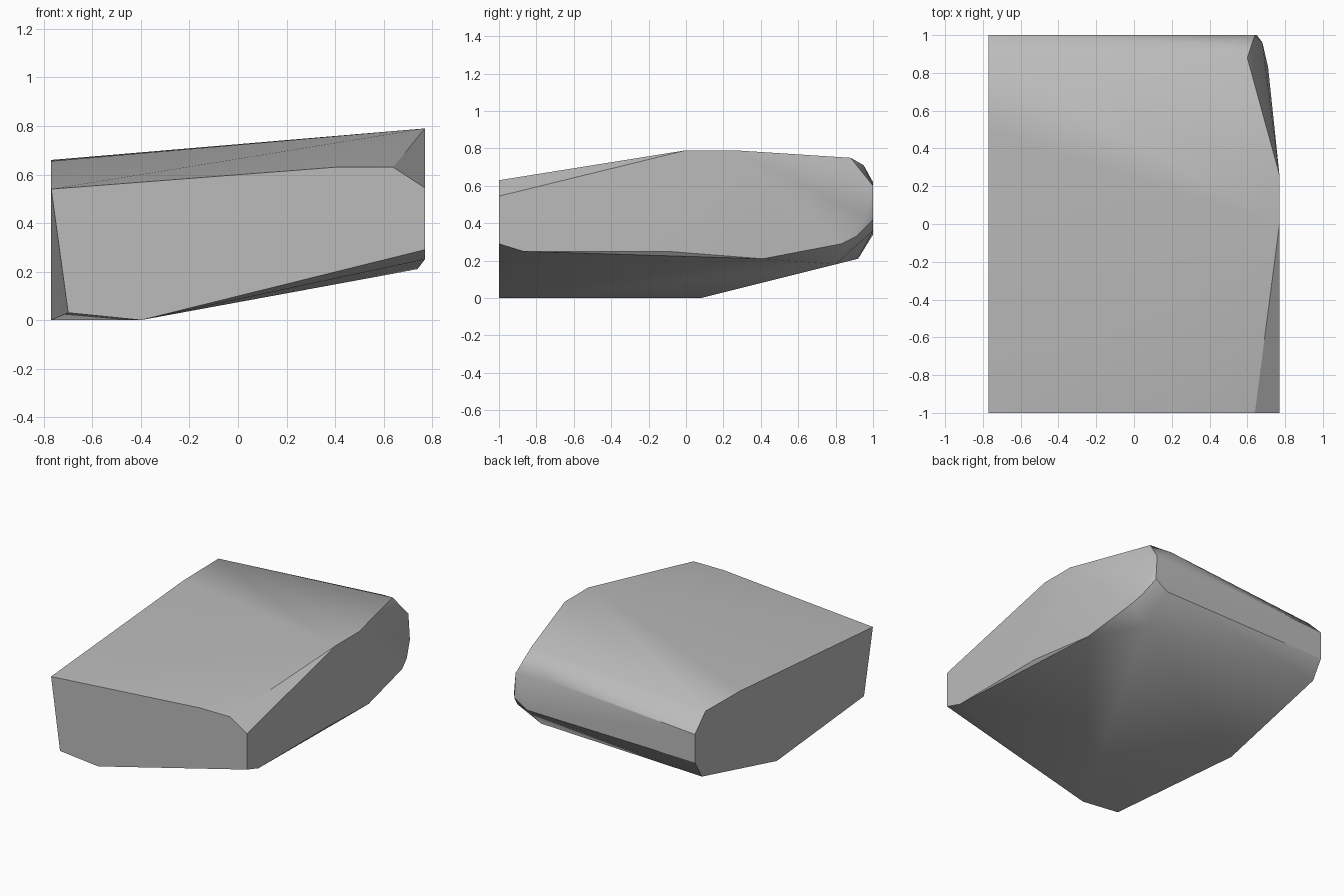
import bpy
import bmesh
import math

default_cube = bpy.data.objects.get("Cube")
if default_cube:
    bpy.data.objects.remove(default_cube, do_unlink=True)


def make_material(name, level):
    material = bpy.data.materials.new(name)
    material.use_nodes = True
    colour = (level, level, level, 1)
    material.diffuse_color = colour
    shader = next(node for node in material.node_tree.nodes
                  if node.type == 'BSDF_PRINCIPLED')
    shader.inputs["Base Color"].default_value = colour
    return material


def section(axis, position, outline):
    """Place a flat outline at one position along the x or y axis."""
    if axis == 'x':
        return [(position, across, height) for across, height in outline]
    return [(across, position, height) for across, height in outline]


half_width, half_length = .77, 1

# Flat front face, with a clipped upper corner and a sloping underside
front_profile = section('y', -half_length, [
    (-.77, .54), (.4, .63), (.64, .63), (.77, .545),
    (.77, .29), (-.4, 0), (-.7, .03)])

# Flat face on the straight long side
straight_side = section('x', -half_width, [
    (.08, 0), (.92, .21), (1, .34), (1, .54), (.88, .66), (.49, .655)])

# Flat part of the opposite side, before it tapers to the back
tapered_side = section('x', half_width, [
    (-.87, .25), (-.1, .25), (.26, .79), (0, .79)])

# Back face edge at the tapered end
back_profile = section('y', half_length, [
    (.64, .6), (.65, .42), (.4, .62), (.55, .36)])

# Rounded corner where the tapered side meets the back
corner_points = [
    (.6, .88, .75), (.48, .95, .71), (.68, .96, .44),
    (.69, .91, .33), (.71, .83, .29),
    (.74, .41, .21), (.58, .8, .18)]

# Wrap all outlines in one faceted solid
mesh = bpy.data.meshes.new("stone_block")
block = bpy.data.objects.new("stone_block", mesh)
bpy.context.scene.collection.objects.link(block)

bm = bmesh.new()
for point in (front_profile + straight_side + tapered_side
              + back_profile + corner_points):
    bm.verts.new(point)
bmesh.ops.convex_hull(bm, input=list(bm.verts))
loose = [vert for vert in bm.verts if not vert.link_faces]
bmesh.ops.delete(bm, geom=loose, context='VERTS')

# Merge the coplanar triangles into clean faces
bmesh.ops.dissolve_limit(bm, angle_limit=math.radians(1),
                         verts=list(bm.verts), edges=list(bm.edges))
bmesh.ops.recalc_face_normals(bm, faces=list(bm.faces))
bm.to_mesh(mesh)
bm.free()

mesh.materials.append(make_material("stone_grey", .5))

# Smooth the gentle bends and keep the main edges crisp
bpy.ops.object.select_all(action='DESELECT')
block.select_set(True)
bpy.context.view_layer.objects.active = block
bpy.ops.object.shade_smooth_by_angle(angle=math.radians(30))
